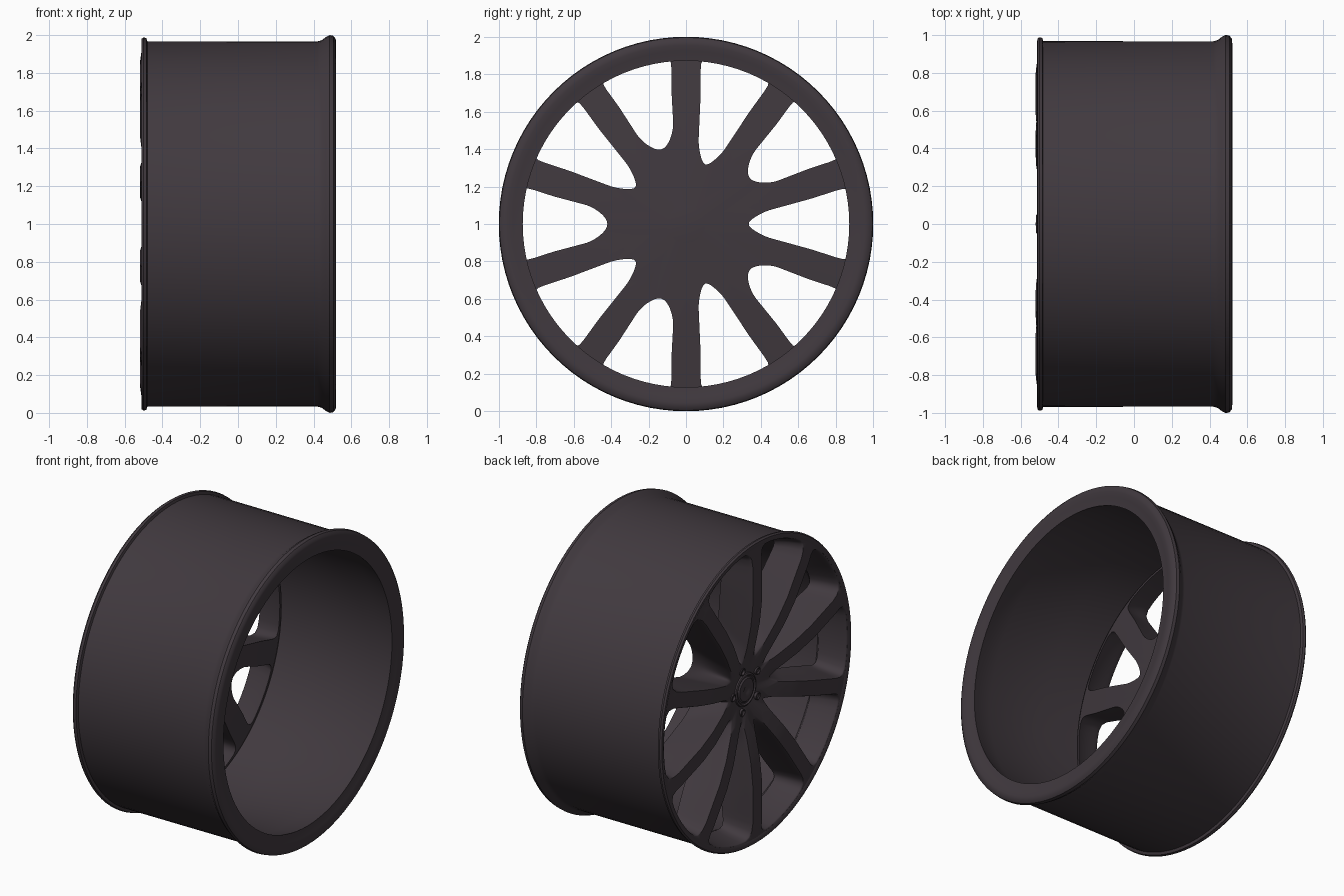
import bpy, bmesh, math

if "Cube" in bpy.data.objects:
    bpy.data.objects.remove(bpy.data.objects["Cube"])

paint = bpy.data.materials.new("dark_plum_grey")
paint.diffuse_color = (0.052, 0.041, 0.049, 1)
paint.use_nodes = True
paint.node_tree.nodes["Principled BSDF"].inputs["Base Color"].default_value = paint.diffuse_color


def lerp(a, b, t):
    return a + (b - a) * t


def curve(pts, r):
    """Linear interpolation through (radius, x) points."""
    if r <= pts[0][0]:
        return pts[0][1]
    for (r0, x0), (r1, x1) in zip(pts, pts[1:]):
        if r <= r1:
            return lerp(x0, x1, (r - r0) / (r1 - r0))
    return pts[-1][1]


def finish(name, bm, angle=35):
    bmesh.ops.remove_doubles(bm, verts=bm.verts, dist=0.0005)
    bmesh.ops.recalc_face_normals(bm, faces=bm.faces)
    me = bpy.data.meshes.new(name)
    bm.to_mesh(me)
    bm.free()
    me.materials.append(paint)
    ob = bpy.data.objects.new(name, me)
    bpy.context.collection.objects.link(ob)
    bpy.ops.object.select_all(action='DESELECT')
    ob.select_set(True)
    bpy.context.view_layer.objects.active = ob
    bpy.ops.object.shade_smooth_by_angle(angle=math.radians(angle))
    return ob


def lathe(name, profile, n, y=0, z=1, closed=True):
    """Revolve an (x, radius) profile about an axis along x."""
    bm = bmesh.new()
    rings = []
    for k in range(n):
        a = 2 * math.pi * k / n
        rings.append([bm.verts.new((x, y + r * math.cos(a), z + r * math.sin(a)))
                      for x, r in profile])
    m = len(profile)
    for k in range(n):
        p, q = rings[k], rings[(k + 1) % n]
        for i in range(m if closed else m - 1):
            j = (i + 1) % m
            bm.faces.new((p[i], p[j], q[j], q[i]))
    bmesh.ops.dissolve_degenerate(bm, dist=0.0001, edges=bm.edges)
    return finish(name, bm)


# barrel with a thin front flange and a flared back lip
lathe("barrel", [
    (-0.505, 0.95), (-0.512, 0.965), (-0.511, 0.98), (-0.50, 0.988), (-0.485, 0.984),
    (-0.48, 0.967), (0.42, 0.966), (0.445, 0.974), (0.465, 0.99), (0.485, 1.0),
    (0.505, 0.996), (0.517, 0.98), (0.52, 0.955), (0.512, 0.925), (0.505, 0.872),
    (0.46, 0.885), (0.35, 0.91), (-0.06, 0.92), (-0.32, 0.905), (-0.34, 0.93)], 96)

# spoke face: ten 36 degree sectors, each a wedge with a bowl-shaped window
A18 = math.radians(18)
FRONT = [(0.1, -0.425), (0.2, -0.45), (0.3, -0.475), (0.45, -0.505), (0.6, -0.52),
         (0.85, -0.52), (0.955, -0.505)]
BACK = [(0.1, -0.255), (0.4, -0.275), (0.65, -0.30), (0.955, -0.335)]
NI, NS, NO = 3, 20, 5          # points on hub arc, spoke edge and outer arc


def wedge_half(r_in, r_out):
    pts = [(r_in, A18 * i / NI) for i in range(NI)]
    pts += [(r_in + (r_out - r_in) * (i / NS) ** 1.2, A18) for i in range(NS)]
    pts += [(r_out, A18 * (1 - i / NO)) for i in range(NO + 1)]
    return [(r * math.cos(a), r * math.sin(a)) for r, a in pts]


def window_half(tip, w_tip, w, r_out, rounding):
    th = A18 - math.asin(w / r_out)
    end = r_out * math.cos(th)
    n = NI + NS
    pts = []
    for i in range(n):
        t = (i / n) ** 1.7
        u = tip + (end - tip) * t
        s = min(1, (u - tip) / rounding)
        wu = lerp(w_tip, w, min(1, t * 1.6))
        v = (u * math.sin(A18) - wu) / math.cos(A18)
        pts.append((u, max(0, v) * math.sqrt(1 - (1 - s) ** 2)))
    pts += [(r_out * math.cos(th * (1 - i / NO)), r_out * math.sin(th * (1 - i / NO)))
            for i in range(NO + 1)]
    for _ in range(2):           # soften the outer corner
        old = pts[:]
        for i in range(n - 2, n + 3):
            pts[i] = tuple((old[i - 1][c] + 2 * old[i][c] + old[i + 1][c]) / 4 for c in (0, 1))
    return pts


def full(half):
    return half + [(u, -v) for u, v in half[-2:0:-1]]


# each step from front to back: fraction of depth, fraction of narrowing
STEPS = [(0.0, 0.0), (0.02, 0.07), (0.06, 0.13), (0.13, 0.19), (0.23, 0.25), (0.36, 0.33),
         (0.5, 0.43), (0.65, 0.56), (0.8, 0.72), (0.92, 0.88), (1.0, 1.0)]
bm = bmesh.new()
for k in range(10):
    ang = k * 2 * A18
    tip_f, tip_b = (0.19, 0.335) if k % 2 == 0 else (0.20, 0.42)
    edge = full(wedge_half(0.1, 0.955))
    loops = [[(curve(FRONT, math.hypot(u, v)), u, v) for u, v in edge]]
    for q, g in STEPS:
        hole = full(window_half(lerp(tip_f, tip_b, g), lerp(0.045, 0.062, g),
                                lerp(0.048, 0.078, g), lerp(0.948, 0.902, g),
                                lerp(0.1, 0.12, g)))
        loops.append([(lerp(curve(FRONT, math.hypot(u, v)) + 0.002,
                            curve(BACK, math.hypot(u, v)), q), u, v) for u, v in hole])
    loops.append([(curve(BACK, math.hypot(u, v)), u, v) for u, v in edge])
    c, s = math.cos(ang), math.sin(ang)
    rows = [[bm.verts.new((x, u * c - v * s, 1 + u * s + v * c)) for x, u, v in lp]
            for lp in loops]
    m = len(edge)
    for p, q in zip(rows, rows[1:]):
        for i in range(m):
            j = (i + 1) % m
            bm.faces.new((p[i], p[j], q[j], q[i]))
finish("spokes", bm, 50)

# hub: front cap with a rim groove, and shallow cone closing the back
lathe("centre_cap", [(-0.42, 0.11), (-0.435, 0.105), (-0.44, 0.095), (-0.432, 0.088),
                     (-0.432, 0.08), (-0.44, 0.072), (-0.442, 0.03), (-0.437, 0.022),
                     (-0.437, 0.0)], 40, closed=False)
lathe("hub_back", [(-0.254, 0.102), (-0.245, 0.0)], 30, closed=False)

# five lug nut seats around the cap
for k in range(5):
    a = k * 4 * A18
    lathe("lug_seat", [(-0.42, 0.024), (-0.445, 0.024), (-0.447, 0.021), (-0.445, 0.017),
                       (-0.432, 0.015), (-0.432, 0.0)], 16,
          0.14 * math.cos(a), 1 + 0.14 * math.sin(a), closed=False)
